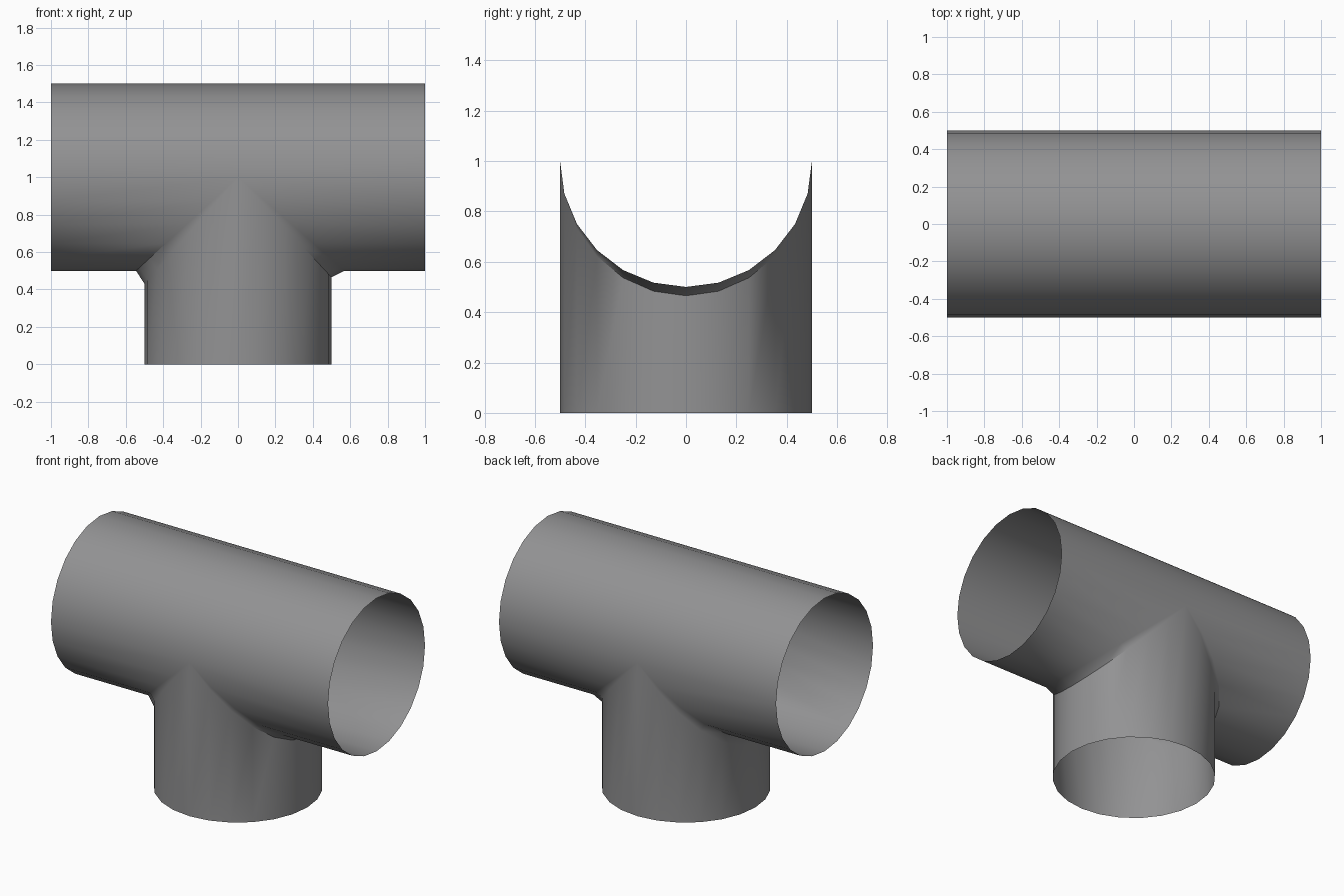
import bpy, bmesh
from math import sin, cos, pi

cube = bpy.data.objects.get("Cube")
if cube:
    bpy.data.objects.remove(cube, do_unlink=True)

SEGMENTS = 24
RADIUS = 0.5
AXIS_Z = 1.0

# Grey pipe material
grey = bpy.data.materials.new("pipe grey")
colour = (0.29, 0.29, 0.295, 1.0)
grey.diffuse_color = colour
grey.use_nodes = True
grey.node_tree.nodes["Principled BSDF"].inputs["Base Color"].default_value = colour

bm = bmesh.new()


def skin(row_a, row_b, closed=False):
    """Join two matching rows of vertices with quads."""
    n = len(row_a)
    for i in range(n if closed else n - 1):
        j = (i + 1) % n
        bm.faces.new((row_a[i], row_a[j], row_b[j], row_b[i]))


# Branch: rim, straight wall and flared collar that meets the run
rim, wall, collar = [], [], []
for i in range(SEGMENTS):
    a = 2 * pi * i / SEGMENTS
    c, s = cos(a), sin(a)
    reach = abs(c)
    flare, drop = (0.07, 0.035) if c > 0 else (0.045, 0.07)
    if reach < 1e-6:
        c = reach = 0
    x, y, z = RADIUS * c, RADIUS * s, AXIS_Z - RADIUS * reach
    rim.append(bm.verts.new((x, y, 0)))
    wall.append(bm.verts.new((x, y, z - drop * reach)))
    collar.append(bm.verts.new((x + flare * c, y, z)))
skin(rim, wall, True)
skin(wall, collar, True)

# Lower half of the run: from each open end to the saddle hole
half = SEGMENTS // 2
quarter = half // 2
edges = {
    1: [collar[i % SEGMENTS] for i in range(-quarter, quarter + 1)],
    -1: [collar[i % SEGMENTS] for i in range(SEGMENTS - quarter, quarter - 1, -1)],
}
ends = {}
for side, hole in edges.items():
    ends[side] = [bm.verts.new((side, v.co.y, v.co.z)) for v in hole]
    skin(hole, ends[side])

# Upper half of the run: an unbroken arch
middle = [edges[1][0]]
left, right = [ends[-1][0]], [ends[1][0]]
for i in range(1, half):
    a = pi * i / half
    y, z = -RADIUS * cos(a), AXIS_Z + RADIUS * sin(a)
    for x, row in ((-1, left), (0, middle), (1, right)):
        row.append(bm.verts.new((x, y, z)))
middle.append(edges[1][-1])
left.append(ends[-1][-1])
right.append(ends[1][-1])
skin(left, middle)
skin(middle, right)

bmesh.ops.remove_doubles(bm, verts=bm.verts[:], dist=1e-4)
bmesh.ops.recalc_face_normals(bm, faces=bm.faces[:])

# Make the shell face outward
bm.faces.ensure_lookup_table()
top = max(bm.faces, key=lambda f: f.calc_center_median().z)
if top.normal.z < 0:
    bmesh.ops.reverse_faces(bm, faces=bm.faces[:])

mesh = bpy.data.meshes.new("pipe_tee")
bm.to_mesh(mesh)
bm.free()
mesh.materials.append(grey)
pipe = bpy.data.objects.new("pipe_tee", mesh)
bpy.context.collection.objects.link(pipe)

bpy.ops.object.select_all(action="DESELECT")
pipe.select_set(True)
bpy.context.view_layer.objects.active = pipe
bpy.ops.object.shade_smooth_by_angle(angle=0.7)
